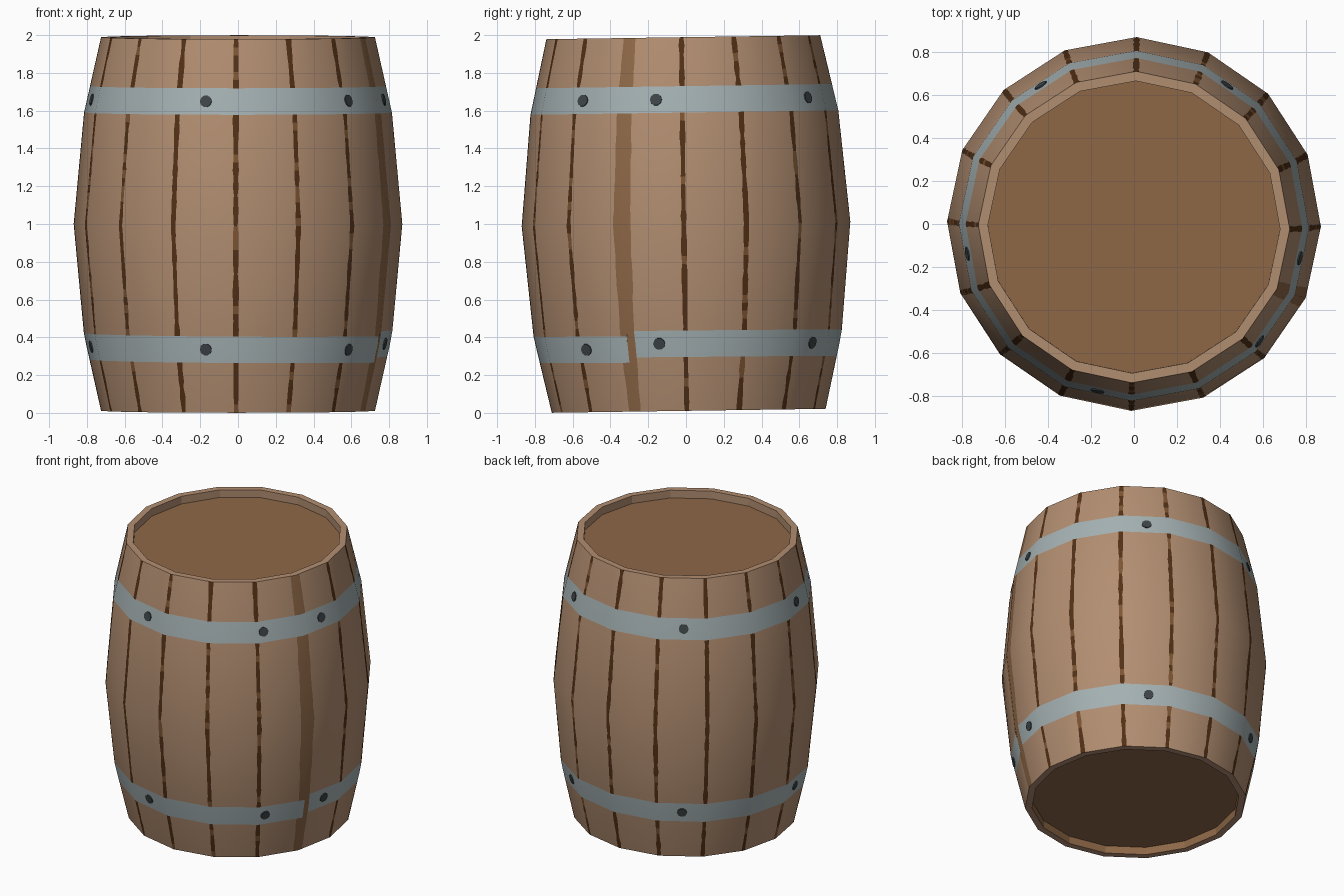
import bpy, math, random
from mathutils import Vector

if "Cube" in bpy.data.objects:
    bpy.data.objects.remove(bpy.data.objects["Cube"])

random.seed(4)
N = 16
STEP = 2 * math.pi / N
TURN = math.radians(-0.8)
TILT = 0.0145          # the barrel leans slightly
H = 0.989              # half height, local origin at mid barrel


def material(name, rgb):
    m = bpy.data.materials.new(name)
    m.diffuse_color = (*rgb, 1)
    m.use_nodes = True
    m.node_tree.nodes["Principled BSDF"].inputs["Base Color"].default_value = m.diffuse_color
    return m


WOOD, HEAD, DARK, MID, IRON, RIVET = range(6)
MATS = [material("light_wood", (0.445, 0.270, 0.165)),
        material("head_wood", (0.270, 0.138, 0.063)),
        material("dark_seam", (0.085, 0.030, 0.008)),
        material("brown_seam", (0.205, 0.090, 0.033)),
        material("hoop_grey", (0.375, 0.440, 0.450)),
        material("rivet_dark", (0.048, 0.058, 0.062))]

# profile: height, radius, outward slope
PROFILE = [(-H, 0.725, 0.235), (-0.59, 0.815, 0.165), (0, 0.870, 0.0),
           (0.59, 0.815, -0.165), (H, 0.725, -0.235)]


def profile(z):
    for (z0, r0, s0), (z1, r1, s1) in zip(PROFILE, PROFILE[1:]):
        if z <= z1 + 1e-6:
            t = (z - z0) / (z1 - z0)
            return r0 + (r1 - r0) * t, s0 + (s1 - s0) * t
    return PROFILE[-1][1:]


def corner(k, z, r=None):
    a = TURN + k * STEP
    r = profile(z)[0] if r is None else r
    return Vector((r * math.cos(a), r * math.sin(a), z))


def make(name, verts, faces, mats, normals=None):
    me = bpy.data.meshes.new(name)
    me.from_pydata(verts, [], faces)
    for m in MATS:
        me.materials.append(m)
    for p, i in zip(me.polygons, mats):
        p.material_index = i
        p.use_smooth = normals is not None
    if normals:
        me.normals_split_custom_set_from_vertices(normals)
    ob = bpy.data.objects.new(name, me)
    ob.location = (0, 0, 1.0)
    ob.rotation_euler = (TILT, 0, 0)
    bpy.context.collection.objects.link(ob)
    return ob


# Rows: plain wood sections split finely for the rough seams, hoops as bands
LOW, HIGH = (-0.73, -0.59), (0.59, 0.73)


def span(a, b, n):
    return [a + (b - a) * i / n for i in range(n)]


rows = span(-H, LOW[0], 6) + span(*LOW, 2) + span(LOW[1], 0, 14) \
    + span(0, HIGH[0], 14) + span(*HIGH, 2) + span(HIGH[1], H, 6) + [H]


def hoop(zm):
    return 1 if LOW[0] < zm < LOW[1] else 2 if HIGH[0] < zm < HIGH[1] else 0


def drift(z, t):
    # the lower hoop climbs in a slight spiral, stepping at the wide seam
    return 0.028 * (1 - t) if LOW[0] - 1e-4 <= z <= LOW[1] + 1e-4 else 0


WIDE = -1                      # corner with the wide brown seam
width, tone = {}, {}
for k in range(WIDE, WIDE + N):
    darkness = random.uniform(0.65, 1.0)
    for i, z in enumerate(rows):
        if k == WIDE:
            width[k, i] = 0.05 - 0.014 * abs(z) + random.uniform(-.003, .003)
        else:
            width[k, i] = random.uniform(0.010, 0.017)
        tone[k, i] = HEAD if k == WIDE else DARK if random.random() < darkness else MID

# Staves with painted seams and hoops
verts, faces, mats, normals = [], [], [], []
for k in range(WIDE, WIDE + N):
    nxt = k + 1 if k + 1 < WIDE + N else WIDE
    base = len(verts)
    for i, z in enumerate(rows):
        chord = 2 * profile(z)[0] * math.sin(STEP / 2)
        for f in (0, width[k, i] / chord, 1 - width[nxt, i] / chord, 1):
            zz = z + drift(z, (k - WIDE + f) / N)
            verts.append(corner(k, zz).lerp(corner(k + 1, zz), f))
            a = TURN + (k + f) * STEP
            normals.append(Vector((math.cos(a), math.sin(a), -profile(zz)[1])).normalized())
    for i in range(len(rows) - 1):
        band = hoop((rows[i] + rows[i + 1]) / 2)
        for c in range(3):
            v = base + i * 4 + c
            faces.append((v, v + 1, v + 5, v + 4))
            if band:
                torn = band == 1 and k == WIDE and c == 0
                mats.append(HEAD if torn else IRON)
            else:
                mats.append((tone[k, i], WOOD, tone[nxt, i])[c])
make("staves_and_hoops", verts, faces, mats, normals)

# Rims with inner walls, and recessed heads
for name, s in (("top", 1), ("bottom", -1)):
    order = 1 if s > 0 else -1
    rings = [(0.725, s * H), (0.68, s * H), (0.68, s * (H - 0.055))]
    v = [corner(k, z, r) for r, z in rings for k in range(N)]
    f, m = [], []
    for j in range(2):
        for k in range(N):
            n = (k + 1) % N
            f.append((j * N + k, j * N + n, j * N + N + n, j * N + N + k)[::order])
            m.append(HEAD if s < 0 and j == 1 else WOOD)
    make(name + "_rim", v, f, m)
    make(name + "_head", v[2 * N:], [tuple(range(N))[::order]], [HEAD])

# Rivet plates on both hoops
for level, zc in (("lower", -0.66), ("upper", 0.66)):
    for n, deg in enumerate((-42.5, -11, 56.5, 123.5, 189.5, 257.5)):
        u = (math.radians(deg) - TURN) / STEP
        k = math.floor(u)
        t = ((k - WIDE) % N) / N
        z = zc + (drift(-0.6, t) if level == "lower" else 0)
        f = min(max(u - k, 0.12), 0.88)
        p = corner(k, z).lerp(corner(k + 1, z), f)
        side = (corner(k + 1, z) - corner(k, z)).normalized()
        up = ((corner(k, z + 0.02) + corner(k + 1, z + 0.02))
              - (corner(k, z) + corner(k + 1, z))).normalized()
        out = side.cross(up).normalized()
        v = [p + out * d + 0.032 * (math.cos(q * math.pi / 5) * side + math.sin(q * math.pi / 5) * up)
             for d in (-0.002, 0.006) for q in range(10)]
        fs = [tuple(range(10, 20))] + [(q, (q + 1) % 10, 10 + (q + 1) % 10, 10 + q) for q in range(10)]
        make(f"{level}_rivet_{n}", v, fs, [RIVET] * 11)
